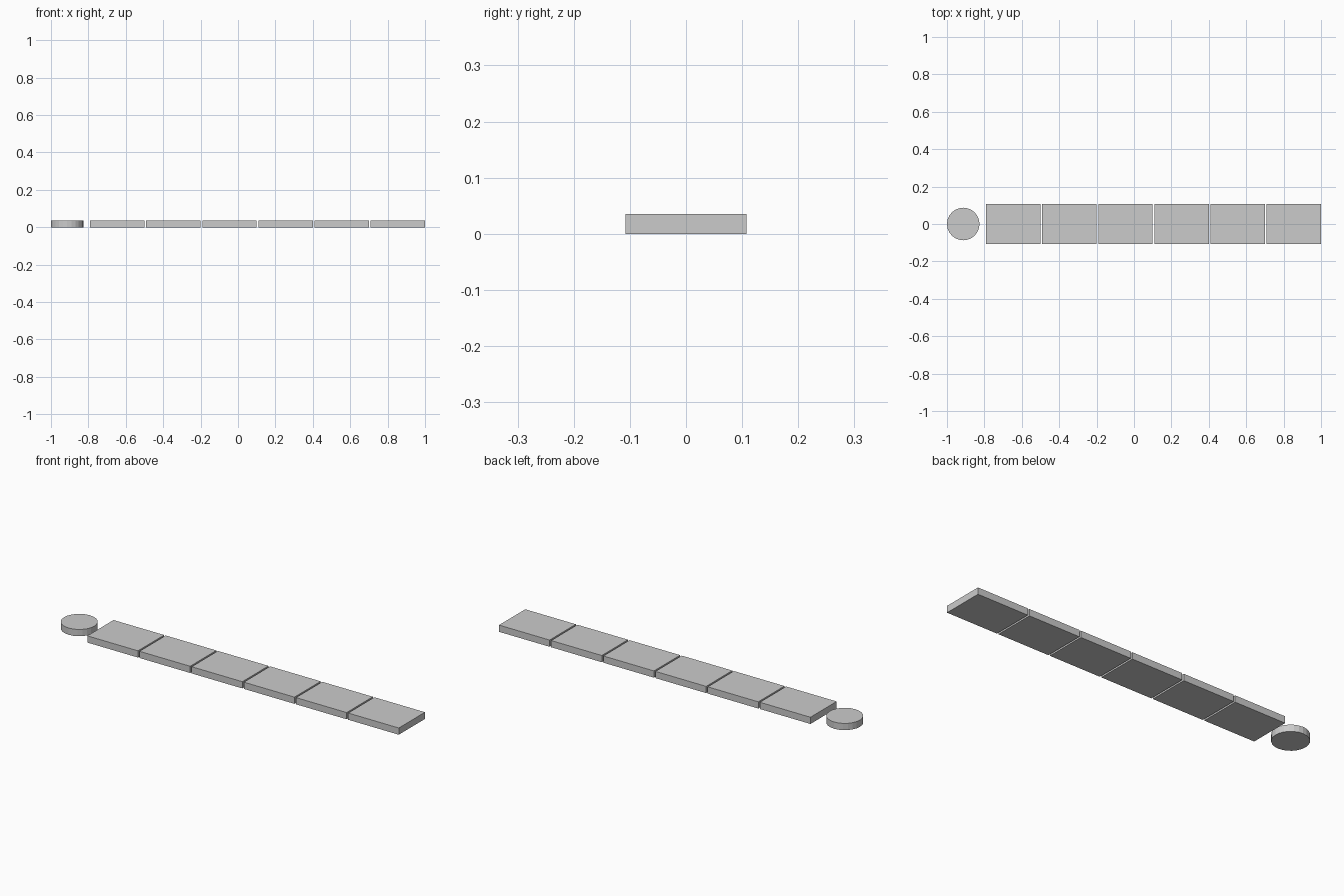
import bpy

if "Cube" in bpy.data.objects:
    bpy.data.objects.remove(bpy.data.objects["Cube"])

HEIGHT = 0.035
SLAB_LENGTH, SLAB_WIDTH, PITCH = 0.291, 0.215, 0.30
DISC_RADIUS = 0.087


def slab(name, x):
    bpy.ops.mesh.primitive_cube_add(size=1, location=(x, 0, HEIGHT / 2))
    ob = bpy.context.object
    ob.name = name
    ob.scale = (SLAB_LENGTH, SLAB_WIDTH, HEIGHT)
    bpy.ops.object.transform_apply(location=False, rotation=False, scale=True)


# Row of six separate paving slabs, ending at x = 1
for i in range(6):
    slab(f"slab_{i + 1}", 1 - SLAB_LENGTH / 2 - (5 - i) * PITCH)

# Round disc at the left end of the row
bpy.ops.mesh.primitive_cylinder_add(
    vertices=24, radius=DISC_RADIUS, depth=HEIGHT,
    location=(-1 + DISC_RADIUS, 0, HEIGHT / 2))
bpy.context.object.name = "round_disc"
